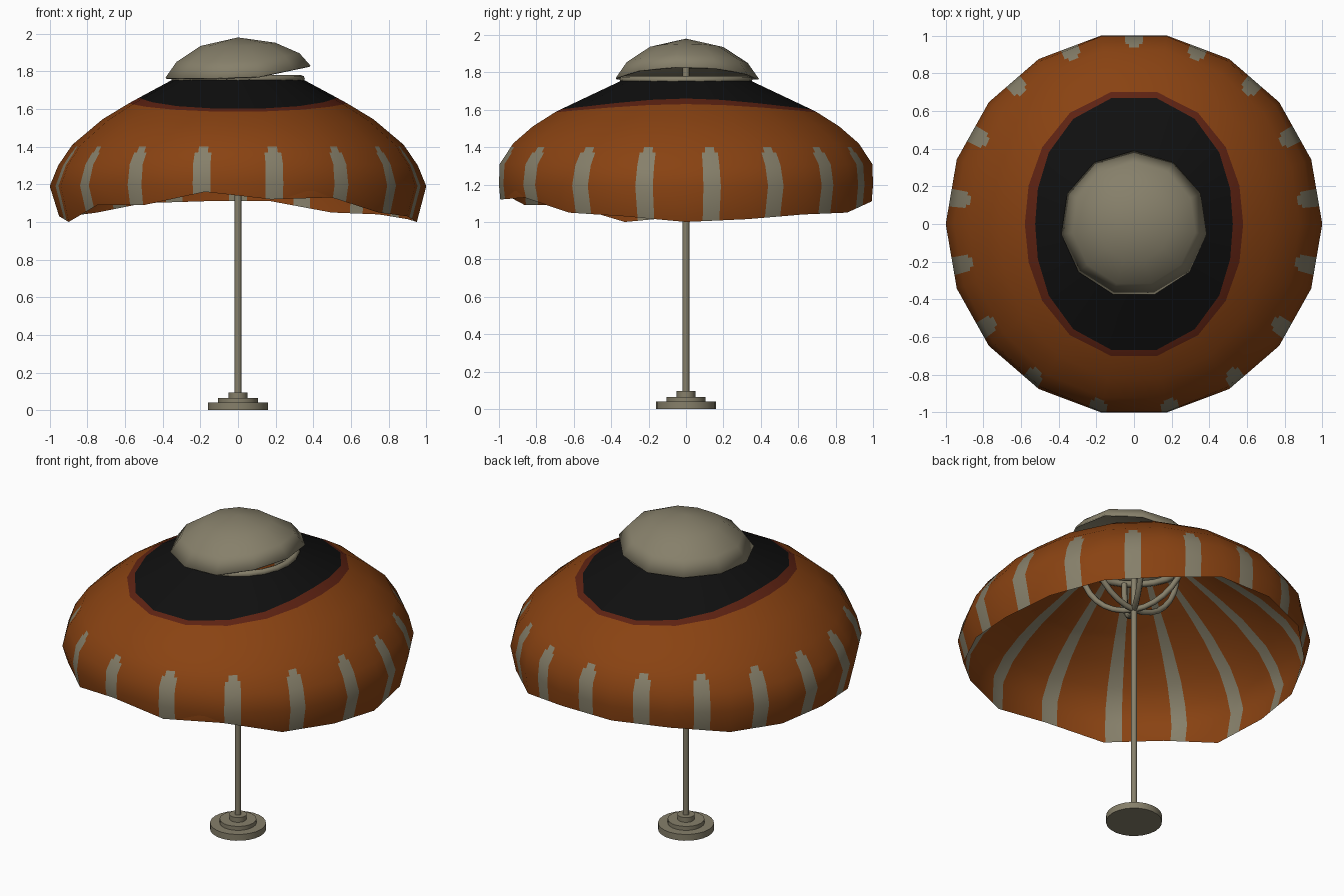
import bpy, bmesh, math
from math import sin, cos, pi, radians
from mathutils import Vector

cube = bpy.data.objects.get("Cube")
if cube:
    bpy.data.objects.remove(cube)


def material(name, rgb):
    m = bpy.data.materials.new(name)
    m.use_nodes = True
    m.diffuse_color = (*rgb, 1)
    m.node_tree.nodes["Principled BSDF"].inputs["Base Color"].default_value = (*rgb, 1)
    return m


black = material("black", (.005, .005, .005))
maroon = material("maroon", (.11, .016, .006))
orange = material("orange", (.25, .055, .006))
cream = material("cream", (.24, .215, .145))
BLACK, MAROON, ORANGE, CREAM, STRIPE_EDGE, STRIPE_CORE = range(6)


def finish(bm, name, mats, angle=None):
    me = bpy.data.meshes.new(name)
    bm.to_mesh(me)
    bm.free()
    for m in mats:
        me.materials.append(m)
    ob = bpy.data.objects.new(name, me)
    bpy.context.collection.objects.link(ob)
    bpy.ops.object.select_all(action='DESELECT')
    ob.select_set(True)
    bpy.context.view_layer.objects.active = ob
    if angle is None:
        bpy.ops.object.shade_smooth()
    else:
        bpy.ops.object.shade_smooth_by_angle(angle=radians(angle))
    return ob


# Canopy shape: radius and height along the side (x) and front (y) profiles
SIDES = 18
STEP = 2 * pi / SIDES
SIDE = [(.33, 1.765), (.525, 1.66), (.58, 1.63), (.72, 1.545), (.88, 1.41),
        (.955, 1.3), (1, 1.19), (.95, 1.03)]
FRONT = [(.33, 1.765), (.685, 1.6), (.715, 1.585), (.835, 1.51), (.94, 1.42),
         (1.013, 1.31), (1.016, 1.2), (1.01, 1.12)]
RIM = [1.0, 1.015, 1.04, 1.05, 1.11, 1.11, 1.1, 1.05, 1.03,
       1.03, 1.0, 1.09, 1.09, 1.16, 1.12, 1.13, 1.05, 1.03]
ROWS = len(SIDE)


def corner(row, k, inner):
    a = k * STEP
    s, f, w = SIDE[row], FRONT[row], cos(a) ** 2
    r = s[0] * w + f[0] * (1 - w)
    z = s[1] * w + f[1] * (1 - w)
    if row == ROWS - 1:
        z = RIM[k % SIDES]
    elif inner:
        r, z = r - .008, z - .008
    return Vector((r * cos(a), r * sin(a), z))


def canopy_point(row, a, inner):
    k = math.floor(a / STEP + 1e-6)
    d = max(a - k * STEP, 0)
    t = sin(d) / (sin(d) + sin(STEP - d))
    return corner(row, k, inner).lerp(corner(row, k + 1, inner), t)


def canopy_grid(angles, kinds, inner):
    bm = bmesh.new()
    rings = [[bm.verts.new(canopy_point(i, a, inner)) for a in angles] for i in range(ROWS)]
    n = len(angles)
    for i in range(ROWS - 1):
        for j in range(n):
            q = [rings[i][j], rings[i + 1][j], rings[i + 1][(j + 1) % n], rings[i][(j + 1) % n]]
            face = bm.faces.new(q[::-1] if inner else q)
            face.material_index = i if i < 2 and not inner else kinds[j]
    return bm


# Stripe positions, fanned from a point slightly behind the pole
STRIPES = 17
centres = []
for i in range(STRIPES):
    a = pi / 2 + i * 2 * pi / STRIPES
    centres.append((a + .05 * cos(a)) % (2 * pi))
HALF, CORE = radians(2.75), radians(1.6)
cuts = [k * STEP for k in range(SIDES)]
for c in centres:
    cuts += [(c + d) % (2 * pi) for d in (-HALF, -CORE, CORE, HALF)]
cuts.sort()
angles = [a for i, a in enumerate(cuts) if i == 0 or a - cuts[i - 1] > 1e-4]
kinds = []
for i, a in enumerate(angles):
    b = angles[i + 1] if i + 1 < len(angles) else 2 * pi
    off = min(abs((a + b) / 2 - c) for c in centres)
    kinds.append(STRIPE_CORE if off < CORE else STRIPE_EDGE if off < HALF else ORANGE)


def make_canopy(name, inner):
    bm = canopy_grid(angles, kinds, inner)
    limits = {STRIPE_EDGE: 1.37, STRIPE_CORE: 1.4}
    if not inner:
        for z in limits.values():
            bmesh.ops.bisect_plane(bm, geom=bm.verts[:] + bm.edges[:] + bm.faces[:],
                                   plane_co=(0, 0, z), plane_no=(0, 0, 1))
    for f in bm.faces:
        if f.material_index in limits:
            low = f.calc_center_median().z < limits[f.material_index]
            f.material_index = CREAM if inner or low else ORANGE
    # Soft shading taken from the plain uncut shell
    plain = finish(canopy_grid([k * STEP for k in range(SIDES)], [ORANGE] * SIDES, inner),
                   name + "_helper", [])
    plain.hide_render = True
    ob = finish(bm, name, [black, maroon, orange, cream])
    mod = ob.modifiers.new("soft_normals", 'DATA_TRANSFER')
    mod.object = plain
    mod.use_loop_data = True
    mod.data_types_loops = {'CUSTOM_NORMAL'}
    mod.loop_mapping = 'POLYINTERP_NEAREST'
    bpy.ops.object.modifier_apply(modifier=mod.name)
    bpy.data.objects.remove(plain)


make_canopy("canopy_outside", False)
make_canopy("canopy_lining", True)

# Vent cap, lifted on one side
bm = bmesh.new()
CAP = 11
tip = bm.verts.new((0, 0, 1.98))
last = None
for r, z in [(.2, 1.935), (.33, 1.85), (.39, 1.765)]:
    ring = []
    for k in range(CAP):
        a = pi / 2 + k * 2 * pi / CAP
        lift = .065 * max(0, (cos(a) - .2) / .8) * (r / .39) ** 2
        ring.append(bm.verts.new((r * cos(a), r * sin(a), z + lift)))
    for k in range(CAP):
        m = (k + 1) % CAP
        bm.faces.new((last[k], ring[k], ring[m], last[m]) if last else (tip, ring[k], ring[m]))
    last = ring
cap = finish(bm, "vent_cap", [cream])
thick = cap.modifiers.new("thickness", 'SOLIDIFY')
thick.thickness = .008
thick.offset = -1


# Pole and stepped base
def cylinder(name, r, z0, z1, sides):
    bm = bmesh.new()
    bmesh.ops.create_cone(bm, cap_ends=True, segments=sides, radius1=r, radius2=r, depth=z1 - z0)
    bmesh.ops.translate(bm, verts=bm.verts, vec=(0, 0, (z0 + z1) / 2))
    return finish(bm, name, [cream], 40)


cylinder("pole", .018, .05, 1.96, 12)
cylinder("base_plate", .16, 0, .04, 24)
cylinder("base_step", .105, .04, .065, 24)
cylinder("base_collar", .05, .065, .095, 16)


# Vent ring and curved struts
def tube(name, points, radius, closed=False):
    cu = bpy.data.curves.new(name, 'CURVE')
    cu.dimensions = '3D'
    cu.bevel_depth = radius
    cu.bevel_resolution = 2
    cu.use_fill_caps = True
    sp = cu.splines.new('POLY')
    sp.points.add(len(points) - 1)
    for p, co in zip(sp.points, points):
        p.co = (*co, 1)
    sp.use_cyclic_u = closed
    sp.use_smooth = True
    cu.materials.append(cream)
    ob = bpy.data.objects.new(name, cu)
    bpy.context.collection.objects.link(ob)


turn = [k * pi / 12 for k in range(24)]
tube("vent_ring", [(.335 * cos(a), .335 * sin(a), 1.76) for a in turn], .02, True)
for s in range(6):
    a = s * pi / 3
    arc = [k * pi / 16 for k in range(9)]
    tube(f"strut_{s + 1}", [(.32 * sin(t) * cos(a), .32 * sin(t) * sin(a), 1.75 - .35 * cos(t))
                            for t in arc], .017)
